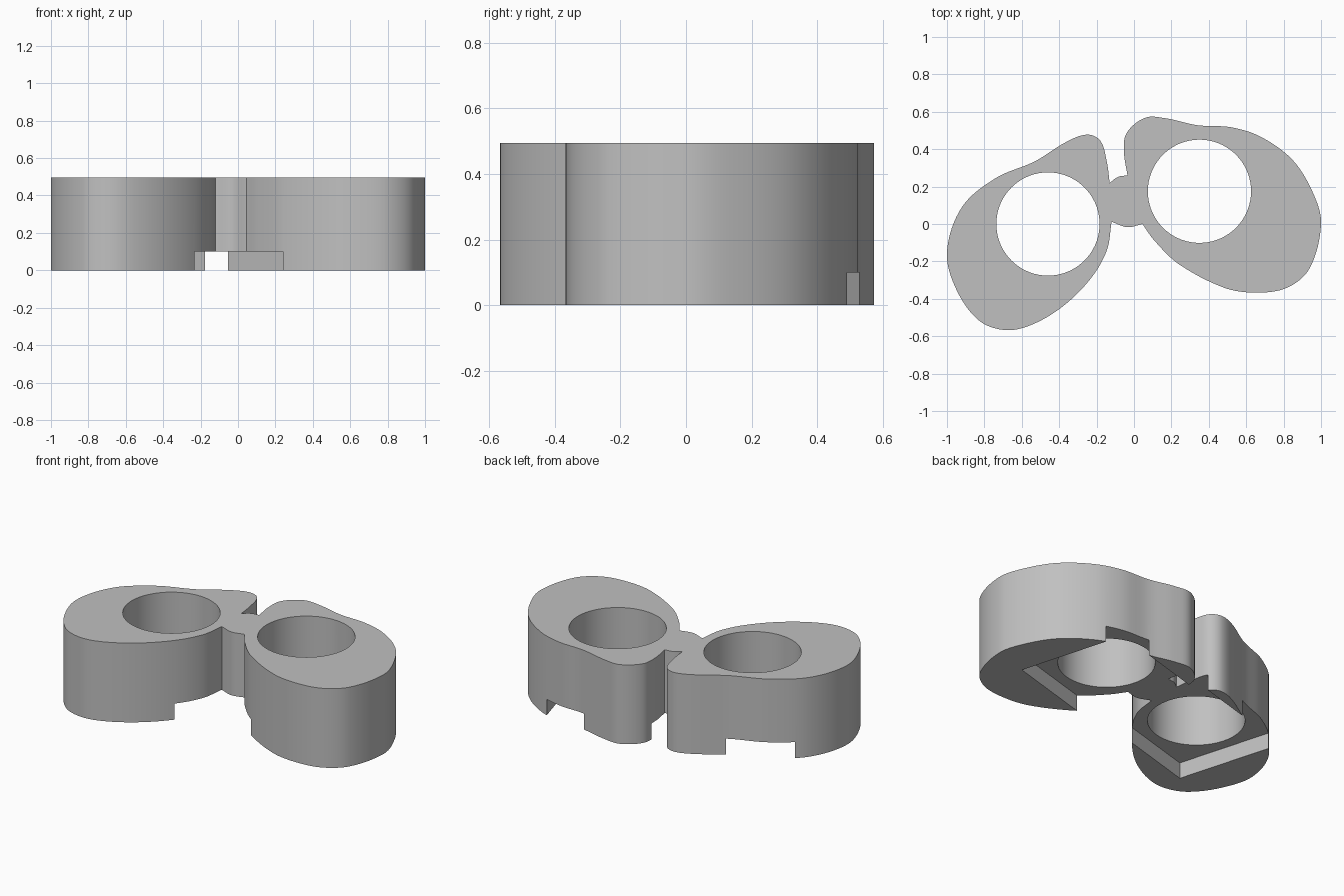
import bpy
import bmesh
import math
from mathutils import Vector, Matrix
from mathutils.geometry import interpolate_bezier

if "Cube" in bpy.data.objects:
    bpy.data.objects.remove(bpy.data.objects["Cube"], do_unlink=True)

HEIGHT = 0.495
HOLE_RADIUS = 0.276
RECESS_DEPTH = 0.1
RECESS_HALF = 0.345
INNER_REACH = 0.46
TILT = math.radians(16)
LEFT_CENTRE = Vector((0.35, 0.175, 0))
RIGHT_CENTRE = Vector((-0.46, 0, 0))

# Outline runs, each smooth inside and meeting the next at a sharp corner
left_lobe = [(-.035, .26), (-.053, .38), (-.04, .485), (.06, .568), (.17, .565),
             (.34, .528), (.52, .517), (.68, .465), (.85, .34), (.96, .16), (1, 0),
             (.94, -.235), (.82, -.34), (.65, -.367), (.48, -.34), (.24, -.215),
             (.11, -.09), (.045, 0)]
bridge_front = [(.045, 0), (-.035, -.017), (-.12, .012)]
right_lobe = [(-.12, .012), (-.145, -.14), (-.23, -.29), (-.38, -.44), (-.55, -.54),
              (-.69, -.567), (-.83, -.515), (-.95, -.35), (-1, -.15), (-.92, .09),
              (-.74, .245), (-.53, .335), (-.36, .44), (-.25, .478), (-.18, .445),
              (-.145, .33), (-.13, .22)]
bridge_back = [(-.13, .22), (-.085, .252), (-.035, .26)]


def smooth_run(points, steps=9):
    """Points of a smooth curve through the given points, without the last one."""
    pts = [Vector((x, y, 0)) for x, y in points]
    last = len(pts) - 1
    tangents = [(pts[min(i + 1, last)] - pts[max(i - 1, 0)]).normalized()
                for i in range(last + 1)]
    result = []
    for i in range(last):
        reach = (pts[i + 1] - pts[i]).length / 3
        result += interpolate_bezier(pts[i], pts[i] + tangents[i] * reach,
                                     pts[i + 1] - tangents[i + 1] * reach,
                                     pts[i + 1], steps)[:-1]
    return result


def prism(name, outline, bottom, top):
    """Closed solid from a flat outline."""
    bm = bmesh.new()
    face = bm.faces.new([bm.verts.new((p.x, p.y, bottom)) for p in outline])
    extruded = bmesh.ops.extrude_face_region(bm, geom=[face])["geom"]
    bmesh.ops.translate(bm, vec=(0, 0, top - bottom),
                        verts=[v for v in extruded if isinstance(v, bmesh.types.BMVert)])
    bmesh.ops.recalc_face_normals(bm, faces=bm.faces)
    mesh = bpy.data.meshes.new(name)
    bm.to_mesh(mesh)
    bm.free()
    obj = bpy.data.objects.new(name, mesh)
    bpy.context.collection.objects.link(obj)
    return obj


def cut(body, cutter):
    """Subtract the cutter from the body, then discard the cutter."""
    cutter.hide_render = True
    mod = body.modifiers.new("cut", "BOOLEAN")
    mod.operation = "DIFFERENCE"
    mod.solver = "EXACT"
    mod.object = cutter
    bpy.context.view_layer.objects.active = body
    bpy.ops.object.modifier_apply(modifier=mod.name)
    bpy.data.objects.remove(cutter, do_unlink=True)


# Body: two lobes joined by a narrow bridge
outline = [p for run in (left_lobe, bridge_front, right_lobe, bridge_back)
           for p in smooth_run(run)]
body = prism("twin_lobe_body", outline, 0, HEIGHT)

for centre, side in ((LEFT_CENTRE, -1), (RIGHT_CENTRE, 1)):
    # Round through hole
    circle = [centre + Matrix.Rotation(math.tau * i / 72, 3, "Z") @ Vector((HOLE_RADIUS, 0, 0))
              for i in range(72)]
    cut(body, prism("hole_cutter", circle, -1, 1))
    # Tilted rectangular recess underneath, open towards the bridge
    h = RECESS_HALF
    corners = [(-side * h, -h), (side * INNER_REACH, -h),
               (side * INNER_REACH, h), (-side * h, h)]
    turn = Matrix.Rotation(TILT, 3, "Z")
    rectangle = [centre + turn @ Vector((x, y, 0)) for x, y in corners]
    cut(body, prism("recess_cutter", rectangle, -1, RECESS_DEPTH))

# Single grey finish
grey = bpy.data.materials.new("plain_grey")
grey.use_nodes = True
colour = (0.53, 0.53, 0.53, 1)
grey.diffuse_color = colour
grey.node_tree.nodes["Principled BSDF"].inputs["Base Color"].default_value = colour
body.data.materials.clear()
body.data.materials.append(grey)

bpy.ops.object.select_all(action="DESELECT")
body.select_set(True)
bpy.context.view_layer.objects.active = body
bpy.ops.object.shade_smooth_by_angle(angle=math.radians(30))
